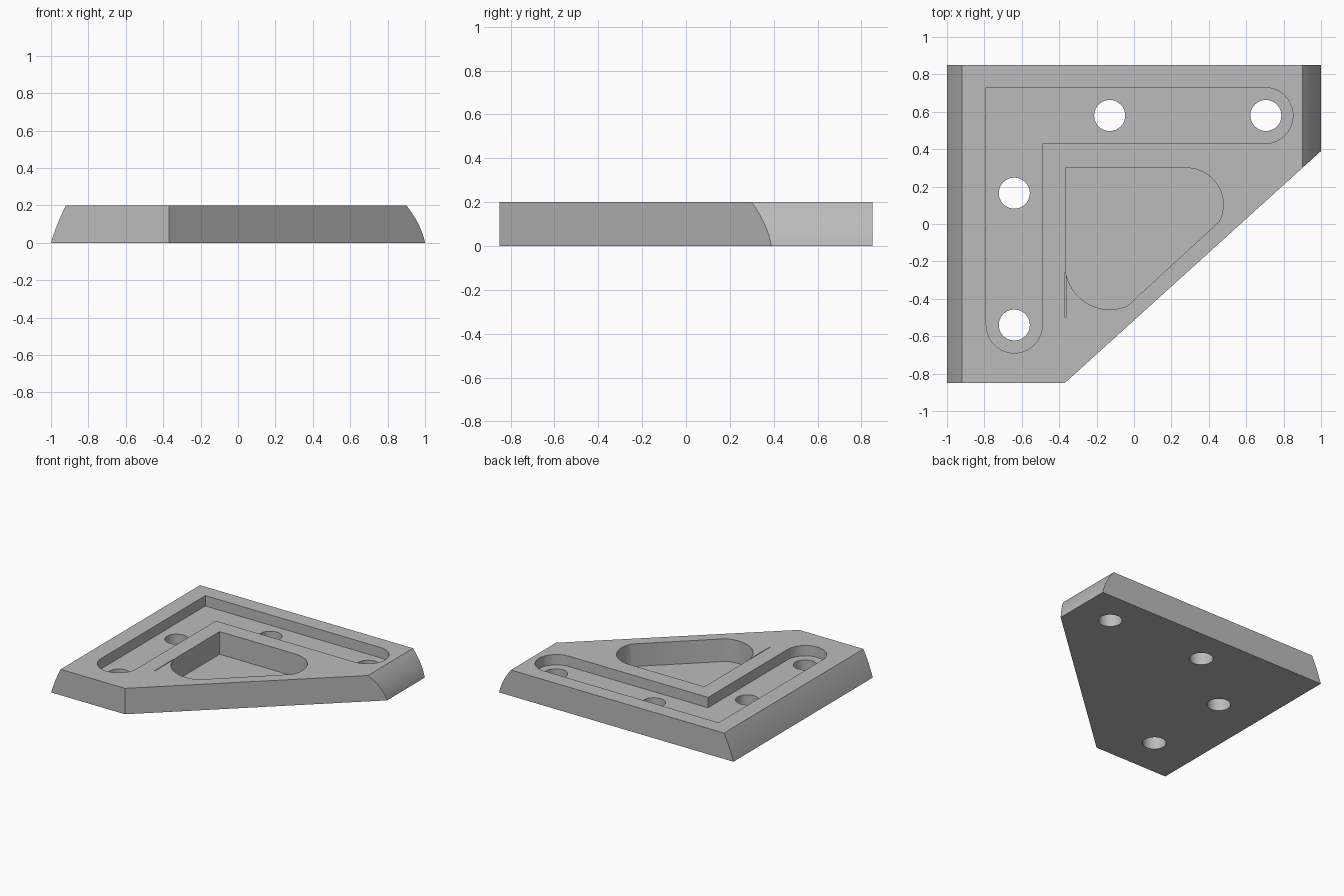
import bpy, bmesh
from math import cos, sin, radians
from mathutils import Vector

cube = bpy.data.objects.get("Cube")
if cube:
    bpy.data.objects.remove(cube, do_unlink=True)

HEIGHT = 0.2
GROOVE_FLOOR = 0.12
POCKET_FLOOR = 0.025
HOLES = [(-0.64, -0.54), (-0.64, 0.165), (-0.13, 0.58), (0.705, 0.58)]

grey = bpy.data.materials.new("plain grey")
grey.use_nodes = True
colour = (0.5, 0.5, 0.5, 1)
grey.diffuse_color = colour
grey.node_tree.nodes["Principled BSDF"].inputs["Base Color"].default_value = colour


def arc(cx, cy, radius, start, end, steps=20):
    """Points along an arc, angles in degrees."""
    angles = [radians(start + (end - start) * i / steps) for i in range(steps + 1)]
    return [(cx + radius * cos(a), cy + radius * sin(a)) for a in angles]


def bulge(x0, x1, sag, steps=10):
    """Bowed end profile in x and z, from the bottom to the top."""
    ts = [i / steps for i in range(steps + 1)]
    return [(x0 + (x1 - x0) * t + sag * 4 * t * (1 - t), HEIGHT * t) for t in ts]


def extrude(name, points, offset):
    """Solid made by sweeping a closed outline of 3D points along an offset."""
    bm = bmesh.new()
    face = bm.faces.new([bm.verts.new(p) for p in points])
    result = bmesh.ops.extrude_face_region(bm, geom=[face])
    moved = [v for v in result["geom"] if isinstance(v, bmesh.types.BMVert)]
    bmesh.ops.translate(bm, verts=moved, vec=offset)
    bmesh.ops.recalc_face_normals(bm, faces=bm.faces)
    mesh = bpy.data.meshes.new(name)
    bm.to_mesh(mesh)
    bm.free()
    mesh.materials.append(grey)
    obj = bpy.data.objects.new(name, mesh)
    bpy.context.collection.objects.link(obj)
    return obj


def cut(target, outline, bottom):
    """Cut an outline into the top of the target, down to the given height."""
    tool = extrude("cutter", [(x, y, bottom) for x, y in outline], (0, 0, 0.5))
    tool.hide_render = True
    mod = target.modifiers.new("cut", "BOOLEAN")
    mod.operation = "DIFFERENCE"
    mod.solver = "EXACT"
    mod.object = tool
    bpy.context.view_layer.objects.active = target
    bpy.ops.object.modifier_apply(modifier=mod.name)
    bpy.data.objects.remove(tool, do_unlink=True)


# Plate with two bowed ends
profile = bulge(1, 0.9, 0.015) + bulge(-1, -0.92, -0.005)[::-1]
plate = extrude("corner_plate", [(x, -0.85, z) for x, z in profile], (0, 1.7, 0))

# Diagonal front edge
start, end = Vector((-0.37, -0.85, 0)), Vector((1, 0.39, 0))
along = end - start
bm = bmesh.new()
bm.from_mesh(plate.data)
bmesh.ops.bisect_plane(bm, geom=bm.verts[:] + bm.edges[:] + bm.faces[:],
                       plane_co=start, plane_no=(along.y, -along.x, 0),
                       clear_outer=True)
bmesh.ops.holes_fill(bm, edges=[e for e in bm.edges if e.is_boundary])
bmesh.ops.recalc_face_normals(bm, faces=bm.faces)
bm.to_mesh(plate.data)
bm.free()

# L-shaped groove with rounded ends
groove = [(-0.79, 0.73)] + arc(-0.64, -0.54, 0.15, 180, 360)
groove += [(-0.49, 0.43)] + arc(0.7, 0.58, 0.15, -90, 90)
cut(plate, groove, GROOVE_FLOOR)

# Deep pocket with two rounded corners
pocket = [(-0.367, 0.3)] + arc(-0.13, -0.22, 0.237, 180, 294)
pocket += arc(0.28, 0.103, 0.197, -27, 90)
cut(plate, pocket, POCKET_FLOOR)

# Hairline slit beside the pocket
cut(plate, [(-0.369, -0.5), (-0.364, -0.5), (-0.364, -0.26), (-0.369, -0.26)], 0.18)

# Screw holes through the groove floor
for x, y in HOLES:
    cut(plate, arc(x, y, 0.083, 0, 360, 40)[:-1], -0.1)

# Smooth the curved walls, keep the edges crisp
bpy.ops.object.select_all(action="DESELECT")
plate.select_set(True)
bpy.context.view_layer.objects.active = plate
bpy.ops.object.shade_smooth_by_angle(angle=radians(25))
